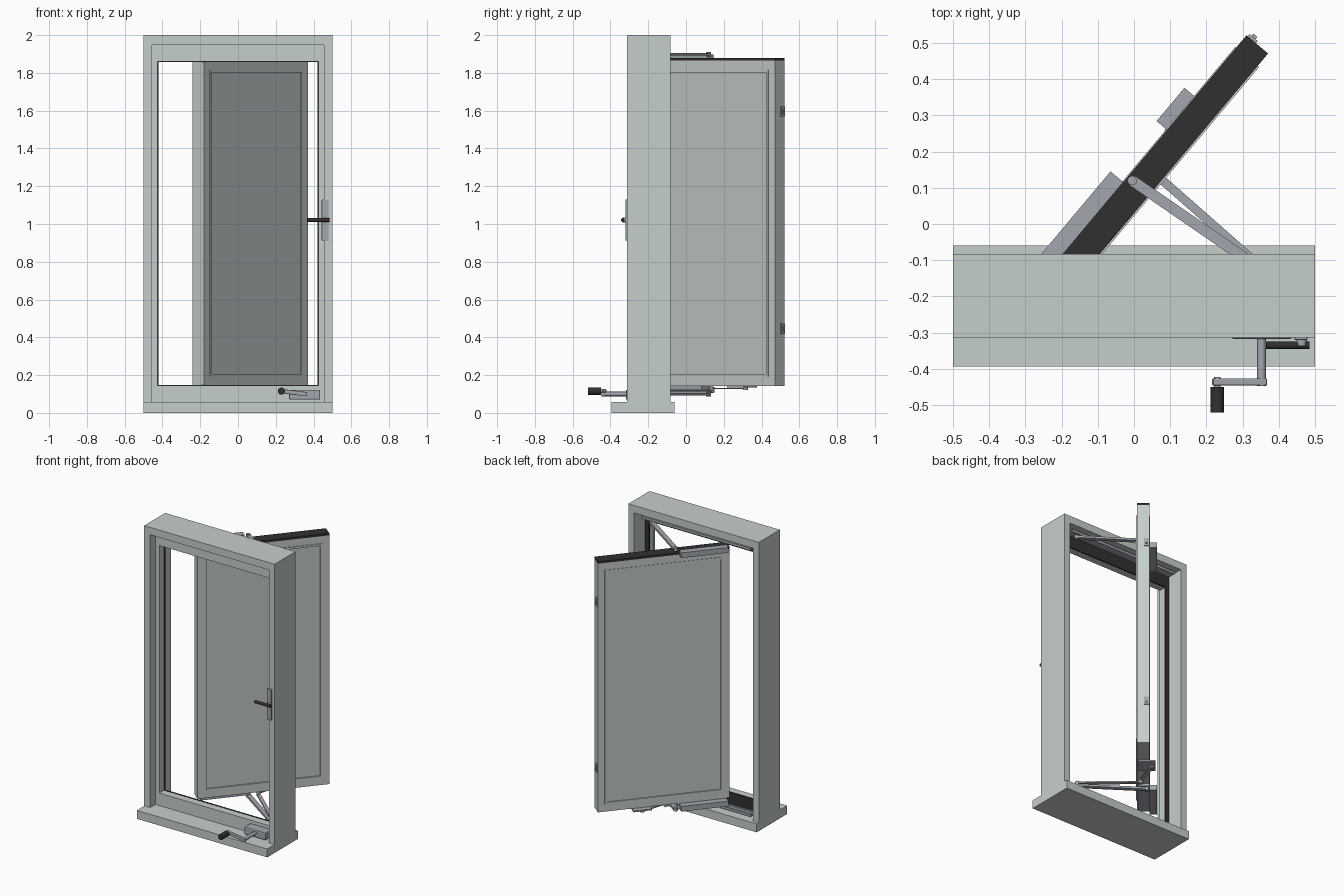
import bpy, bmesh, math
from mathutils import Matrix, Vector

if "Cube" in bpy.data.objects:
    bpy.data.objects.remove(bpy.data.objects["Cube"])


def material(name, rgb):
    m = bpy.data.materials.new(name)
    m.diffuse_color = (*rgb, 1)
    m.use_nodes = True
    m.node_tree.nodes["Principled BSDF"].inputs["Base Color"].default_value = m.diffuse_color
    return m


PAINT = material("pale_grey_paint", (0.56, 0.62, 0.60))
PANE = material("panel_grey", (0.54, 0.59, 0.58))
METAL = material("steel_grey", (0.36, 0.39, 0.43))
BLACK = material("black_rubber", (0.03, 0.03, 0.03))

# Open sash: local x along its width, local y towards its back
A = math.radians(50)
SASH = Matrix.Translation((-0.18, -0.185, 0)) @ Matrix.Rotation(A, 4, 'Z')
WORLD = Matrix.Identity(4)
W, T, Z0, Z1 = 0.856, 0.078, 0.143, 1.866


def boxes(name, items, mat, space=WORLD, bevel=0):
    """One object from boxes given as (x0, x1, y0, y1, z0, z1)."""
    bm = bmesh.new()
    for x0, x1, y0, y1, z0, z1 in items:
        c = Matrix.Translation(((x0 + x1) / 2, (y0 + y1) / 2, (z0 + z1) / 2))
        s = Matrix.Diagonal((x1 - x0, y1 - y0, z1 - z0, 1))
        bmesh.ops.create_cube(bm, size=1, matrix=space @ c @ s)
    me = bpy.data.meshes.new(name)
    bm.to_mesh(me)
    bm.free()
    ob = bpy.data.objects.new(name, me)
    bpy.context.collection.objects.link(ob)
    me.materials.append(mat)
    if bevel:
        mod = ob.modifiers.new("bevel", 'BEVEL')
        mod.width, mod.segments = bevel, 2
    return ob


def ring(x0, x1, z0, z1, w, y0, y1, wb=None, wt=None):
    """Four bars round a rectangle in the xz plane."""
    wb, wt = wb or w, wt or w
    return [(x0, x0 + w, y0, y1, z0, z1), (x1 - w, x1, y0, y1, z0, z1),
            (x0 + w, x1 - w, y0, y1, z0, z0 + wb), (x0 + w, x1 - w, y0, y1, z1 - wt, z1)]


def rod(name, p, q, r, mat, sides=20):
    p, q = Vector(p), Vector(q)
    d = q - p
    bm = bmesh.new()
    bmesh.ops.create_cone(bm, cap_ends=True, segments=sides, radius1=r, radius2=r, depth=d.length,
                          matrix=Matrix.Translation((p + q) / 2) @ d.to_track_quat('Z', 'Y').to_matrix().to_4x4())
    for f in bm.faces:
        f.smooth = len(f.verts) == 4
    for e in bm.edges:
        e.smooth = all(f.smooth for f in e.link_faces)
    me = bpy.data.meshes.new(name)
    bm.to_mesh(me)
    bm.free()
    ob = bpy.data.objects.new(name, me)
    bpy.context.collection.objects.link(ob)
    me.materials.append(mat)


def bar(name, p, q, w, z0, z1):
    """Flat link between two plan points, with a pin at each end."""
    p, q = Vector((*p, 0)), Vector((*q, 0))
    d = q - p
    m = Matrix.Translation(p) @ Matrix.Rotation(math.atan2(d.y, d.x), 4, 'Z')
    boxes(name, [(0, d.length, -w / 2, w / 2, z0, z1)], METAL, m)
    for i, e in enumerate((p, q)):
        rod(f"{name}_pin_{i}", (e.x, e.y, z0 - 0.005), (e.x, e.y, z1 + 0.005), 0.013, METAL)


# Fixed frame, sill, inner stop and rubber seal
YF, YB = -0.313, -0.083
boxes("outer_frame", [(-0.5, -0.455, YF, YB, 0.055, 2), (0.455, 0.5, YF, YB, 0.055, 2),
                      (-0.455, 0.455, YF, YB, 1.948, 2)], PAINT)
boxes("sill", [(-0.5, 0.5, -0.394, -0.06, 0, 0.058)], PAINT)
boxes("frame_stop", ring(-0.455, 0.455, 0.058, 1.948, 0.03, -0.255, -0.205, 0.087, 0.088), PAINT)
boxes("seal", ring(-0.452, 0.452, 0.06, 1.946, 0.032, -0.205, -0.195, 0.087, 0.088), BLACK)

# Sash with recessed panel and raised beads on both faces
boxes("sash_frame", ring(0, W, Z0, Z1, 0.055, 0, T), PAINT, SASH)
boxes("sash_panel", [(0.05, W - 0.05, 0.004, T - 0.004, Z0 + 0.05, Z1 - 0.05)], PANE, SASH)
boxes("panel_beads", ring(0.044, W - 0.044, Z0 + 0.05, Z1 - 0.05, 0.014, -0.005, 0.02)
      + ring(0.044, W - 0.044, Z0 + 0.05, Z1 - 0.05, 0.014, T - 0.02, T + 0.003), PAINT, SASH)
boxes("sash_top_seal", [(0, W, 0, T, Z1, Z1 + 0.014)], BLACK, SASH)

# Locking keepers on the free edge
for i, z in enumerate((0.445, 1.595)):
    boxes(f"keeper_{i}", [(W, W + 0.008, T - 0.034, T - 0.004, z - 0.027, z + 0.027),
                          (W + 0.008, W + 0.016, T - 0.026, T - 0.012, z - 0.012, z + 0.012)], METAL, SASH)

# Hinge hardware, top and bottom
for side, zs, zt, za in (("top", 1.862, 1.918, 1.892), ("bottom", 0.105, 0.075, 0.092)):
    boxes(f"{side}_hinge_shoe", [(0.02, 0.327, T, T + 0.046, zs, zs + 0.036)], METAL, SASH)
    boxes(f"{side}_track", [(-0.42, 0.42, -0.16, -0.105, zt - 0.006, zt + 0.002),
                            (-0.42, 0.42, -0.16, -0.15, zt, zt + 0.012),
                            (-0.42, 0.42, -0.115, -0.105, zt, zt + 0.012)], METAL)
    bar(f"{side}_hinge_arm", (-0.005, 0.12), (0.36, -0.131), 0.03, za, za + 0.014)
boxes("bottom_hinge_plate", [(0.02, 0.34, 0.01, T, 0.125, Z0)], METAL, SASH)

# Winder arm, link and sash bracket
bar("winder_arm", (0.36, -0.127), (0.06, 0.137), 0.024, 0.112, 0.122)
bar("winder_link", (0.06, 0.137), (0.115, 0.315), 0.024, 0.126, 0.133)
boxes("sash_bracket", [(0.515, 0.635, 0.01, T + 0.038, 0.134, 0.143)], METAL, SASH)

# Crank winder
boxes("winder_body", [(0.27, 0.435, -0.318, -0.25, 0.07, 0.122)], METAL, WORLD, 0.006)
rod("crank_shaft", (0.352, -0.315, 0.1), (0.352, -0.447, 0.1), 0.012, METAL)
boxes("crank_arm", [(0, 0.15, -0.446, -0.426, -0.011, 0.011)], METAL,
      Matrix.Translation((0.217, 0, 0.117)) @ Matrix.Rotation(math.radians(7), 4, 'Y'), 0.003)
rod("crank_pin", (0.23, -0.422, 0.115), (0.23, -0.455, 0.115), 0.009, METAL)
rod("crank_knob", (0.23, -0.45, 0.115), (0.23, -0.52, 0.115), 0.019, BLACK)

# Lock handle on the right jamb
boxes("handle_plate", [(0.443, 0.479, -0.32, -0.312, 0.912, 1.13)], METAL, WORLD, 0.003)
rod("handle_hub", (0.463, -0.318, 1.021), (0.463, -0.336, 1.021), 0.014, METAL)
rod("handle_lever", (0.365, -0.335, 1.021), (0.485, -0.335, 1.021), 0.01, BLACK)
